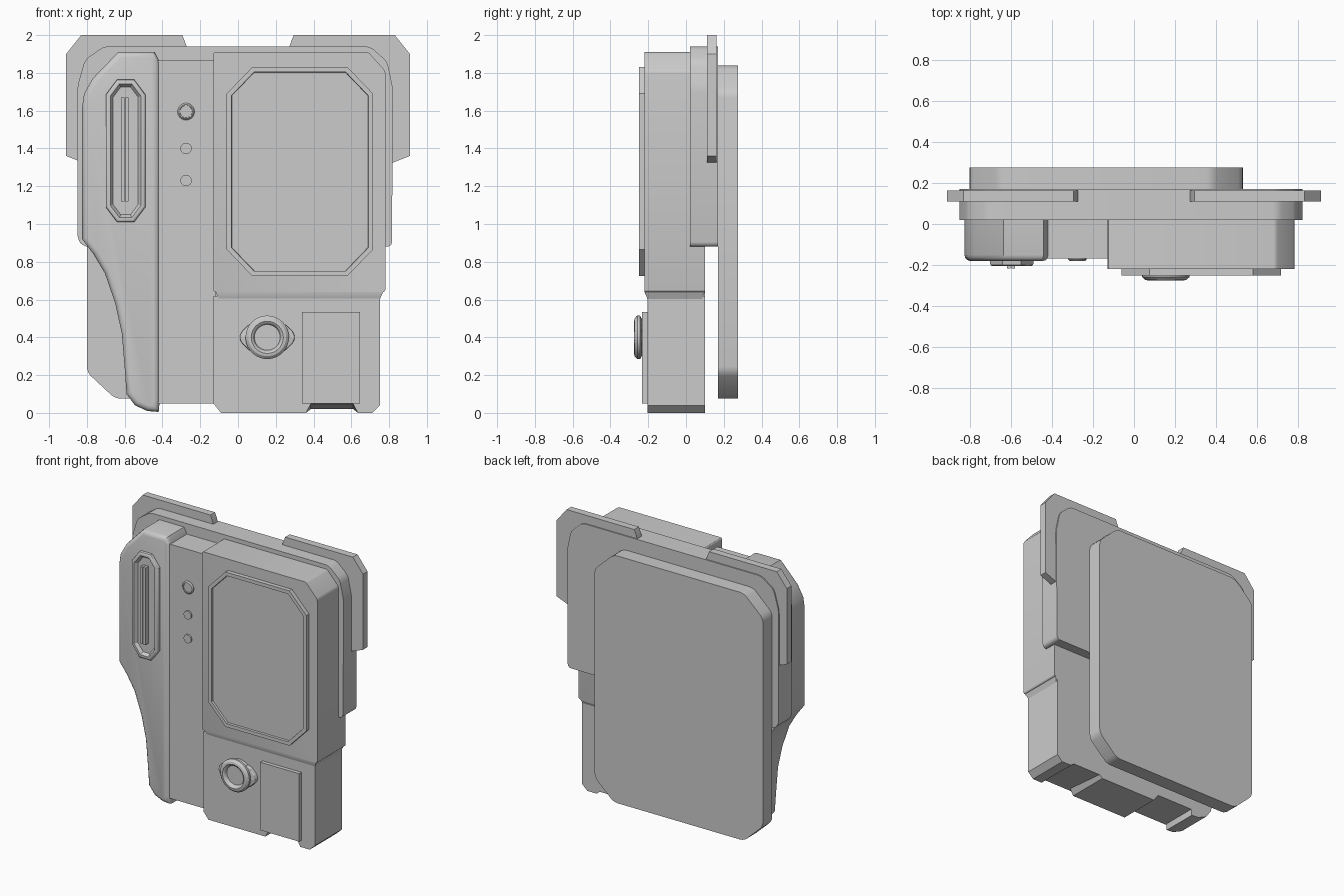
import bpy, bmesh, math

if "Cube" in bpy.data.objects:
    bpy.data.objects.remove(bpy.data.objects["Cube"])


def finish(name, bm, angle=30):
    bmesh.ops.recalc_face_normals(bm, faces=bm.faces[:])
    mesh = bpy.data.meshes.new(name)
    bm.to_mesh(mesh)
    bm.free()
    obj = bpy.data.objects.new(name, mesh)
    bpy.context.collection.objects.link(obj)
    bpy.ops.object.select_all(action='DESELECT')
    obj.select_set(True)
    bpy.context.view_layer.objects.active = obj
    bpy.ops.object.shade_smooth_by_angle(angle=math.radians(angle))
    return obj


def front_face(bm):
    bm.normal_update()
    return min(bm.faces, key=lambda f: (round(f.calc_center_median().y, 4), -f.calc_area()))


def prism(profile, y0, y1, corner=0, edge=0, insets=(), segments=3):
    """Extrude an x/z outline from y0 (front) to y1, round it, then step its front face."""
    bm = bmesh.new()
    face = bm.faces.new([bm.verts.new((x, y1, z)) for x, z in profile])
    ext = bmesh.ops.extrude_face_region(bm, geom=[face])
    for v in ext['geom']:
        if isinstance(v, bmesh.types.BMVert):
            v.co.y = y0
    if not any(f.calc_center_median().y > y1 - 1e-5 for f in bm.faces):
        bm.faces.new([v for v in bm.verts if v.co.y > y1 - 1e-5])
    bmesh.ops.recalc_face_normals(bm, faces=bm.faces[:])
    if corner:
        sides = [e for e in bm.edges if abs(e.verts[0].co.y - e.verts[1].co.y) > 1e-4]
        bmesh.ops.bevel(bm, geom=sides, offset=corner, segments=3, profile=0.5,
                        affect='EDGES', clamp_overlap=True)
    if edge:
        bmesh.ops.bevel(bm, geom=list(front_face(bm).edges), offset=edge, segments=segments,
                        profile=0.5, affect='EDGES', clamp_overlap=True)
    for thickness, depth in insets:
        bmesh.ops.inset_individual(bm, faces=[front_face_at(bm)], thickness=thickness,
                                   depth=depth, use_even_offset=True)
    return bm


def front_face_at(bm):
    # the largest face looking straight forward
    bm.normal_update()
    return max((f for f in bm.faces if f.normal.y < -0.99), key=lambda f: f.calc_area())


def octagon(x0, x1, z0, z1, cx, cz):
    return [(x0 + cx, z0), (x1 - cx, z0), (x1, z0 + cz), (x1, z1 - cz),
            (x1 - cx, z1), (x0 + cx, z1), (x0, z1 - cz), (x0, z0 + cz)]


def box(x0, x1, z0, z1):
    return [(x0, z0), (x1, z0), (x1, z1), (x0, z1)]


def lathe(name, x, z, profile, n=40):
    """Revolve (radius, y) points around a y-directed axis and cap both ends."""
    bm = bmesh.new()
    rings = [[bm.verts.new((x + r * math.cos(2 * math.pi * i / n), y,
                            z + r * math.sin(2 * math.pi * i / n))) for i in range(n)]
             for r, y in profile]
    for a, b in zip(rings, rings[1:]):
        for i in range(n):
            j = (i + 1) % n
            bm.faces.new((a[i], a[j], b[j], b[i]))
    bm.faces.new(rings[0])
    bm.faces.new(rings[-1])
    finish(name, bm)


# rear slab
finish("rear_slab", prism(octagon(-0.8, 0.53, 0.075, 1.84, 0.15, 0.14), 0.17, 0.275, corner=0.03))

# middle plate
finish("middle_plate", prism(
    [(-0.82, 0.88), (0.815, 0.88), (0.82, 1.72), (0.79, 1.86), (0.70, 1.94), (-0.71, 1.94),
     (-0.81, 1.87), (-0.85, 1.73), (-0.85, 0.92)], 0.02, 0.17, corner=0.03))

# corner brackets, mirrored left and right
bracket = [(0.91, 1.36), (0.91, 1.90), (0.83, 2.0), (0.295, 2.0), (0.268, 1.93), (0.268, 1.90),
           (0.69, 1.90), (0.78, 1.80), (0.78, 1.315), (0.82, 1.325)]
for side, s in (("left", -1), ("right", 1)):
    finish(side + "_corner_bracket", prism([(s * x, z) for x, z in bracket], 0.11, 0.162))

# upper body, with tapered lower rim
bm = prism([(-0.13, 0.64), (0.78, 0.64), (0.78, 1.81), (0.69, 1.91), (-0.13, 1.91)],
           -0.22, 0.10, corner=0.012)
bm.normal_update()
under = max((f for f in bm.faces if f.normal.z < -0.99), key=lambda f: f.calc_area())
bmesh.ops.inset_individual(bm, faces=[under], thickness=0.02, depth=0, use_even_offset=True)
for v in under.verts:
    v.co.z -= 0.045
finish("upper_body", bm)

# lower body, with a sloped notch underneath
bm = prism([(-0.13, 0.05), (-0.09, 0), (0.36, 0), (0.385, 0.02), (0.61, 0.02), (0.635, 0),
            (0.71, 0), (0.752, 0.04), (0.752, 0.62), (-0.13, 0.62)], -0.205, 0.10)
for v in bm.verts:
    if abs(v.co.z - 0.02) < 1e-4 and v.co.y < 0:
        v.co.z = 0.047
finish("lower_body", bm)

# screen frame with recessed pane
finish("screen", prism(octagon(-0.06, 0.715, 0.725, 1.83, 0.135, 0.14), -0.25, -0.20,
                       insets=[(0.025, 0), (0.002, -0.015)]))

# battery door
finish("battery_door", prism(box(0.34, 0.645, 0.05, 0.535), -0.232, -0.19))

# centre column
finish("centre_column", prism(box(-0.43, -0.12, 0.05, 1.865), -0.168, 0.10))

# grip pod
pod = [(-0.42, 0.005), (-0.48, 0.01), (-0.545, 0.04), (-0.59, 0.10), (-0.60, 0.24),
       (-0.615, 0.42), (-0.65, 0.58), (-0.705, 0.74), (-0.765, 0.84), (-0.825, 0.92),
       (-0.825, 1.62), (-0.815, 1.69), (-0.77, 1.77), (-0.635, 1.91), (-0.44, 1.91),
       (-0.415, 1.86), (-0.415, 0.06)]
finish("grip_pod", prism(pod, -0.18, 0.10, edge=0.03), 40)

# speaker frame on the pod and its two bars
finish("speaker_frame", prism(octagon(-0.7, -0.49, 1.01, 1.765, 0.06, 0.08), -0.205, -0.16,
                              edge=0.012, insets=[(0.012, 0), (0.015, -0.022)]))
for i, x in enumerate((-0.61, -0.588)):
    finish("speaker_bar_%d" % (i + 1), prism(box(x - 0.009, x + 0.009, 1.12, 1.67), -0.217, -0.17))

# three indicator buttons
lathe("large_button", -0.275, 1.595, [(0.045, -0.15), (0.045, -0.172), (0.038, -0.18),
                                      (0.033, -0.18), (0.032, -0.174)], 32)
for i, z in enumerate((1.40, 1.23)):
    lathe("small_button_%d" % (i + 1), -0.275, z, [(0.03, -0.15), (0.03, -0.178)], 32)

# dial and the eared base behind it
lathe("dial", 0.155, 0.40, [(0.10, -0.19), (0.10, -0.235), (0.115, -0.243), (0.115, -0.258),
                            (0.10, -0.272), (0.085, -0.275), (0.075, -0.268), (0.068, -0.25)])
finish("dial_base", prism(octagon(0.01, 0.30, 0.325, 0.475, 0.055, 0.055), -0.235, -0.19,
                          corner=0.02, edge=0.012))
